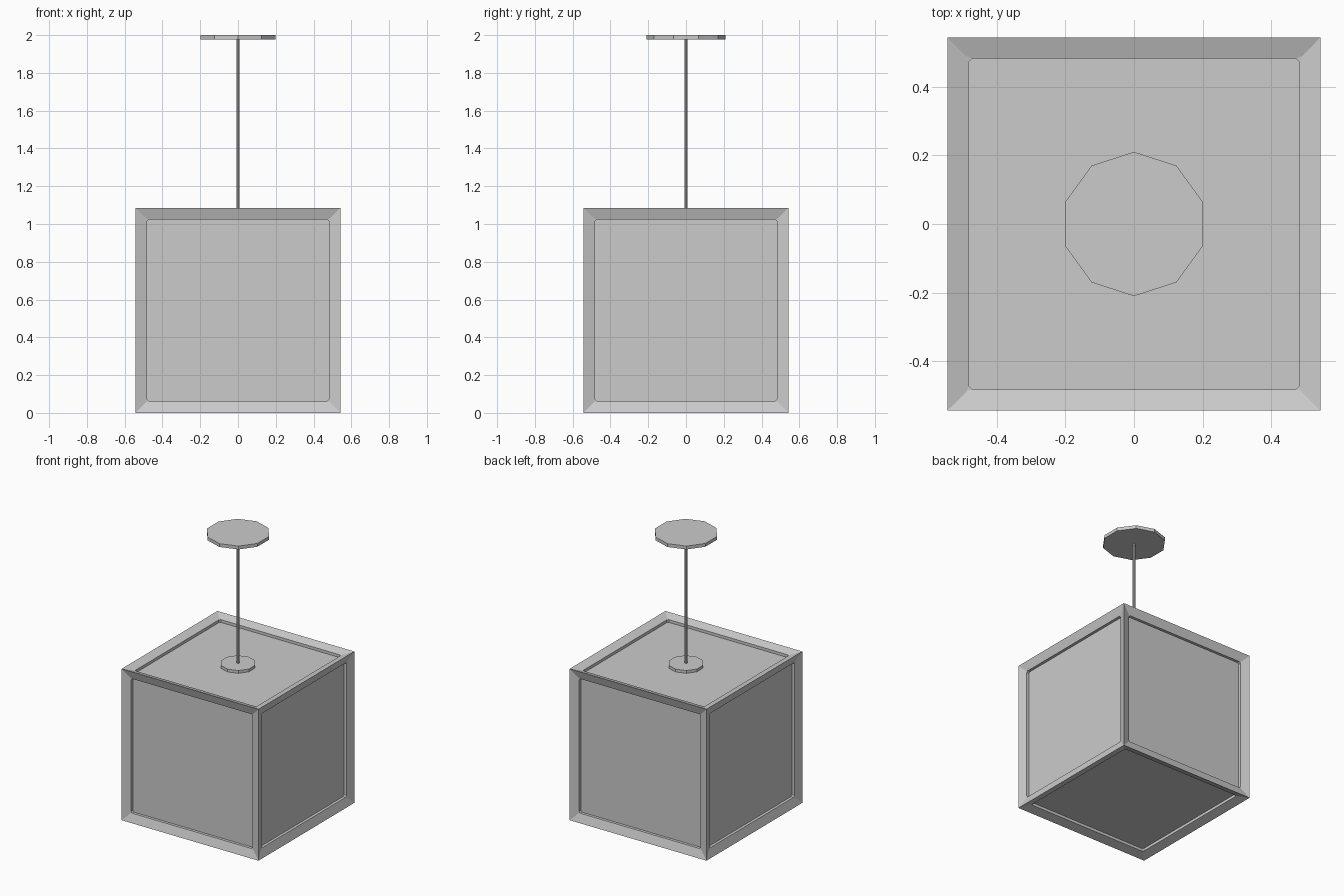
import bpy
import bmesh

if "Cube" in bpy.data.objects:
    bpy.data.objects.remove(bpy.data.objects["Cube"])

SIZE = 1.085          # outer edge length of the cube shade
MID = SIZE / 2


def cylinder(name, radius, z0, z1, sides=10):
    bpy.ops.mesh.primitive_cylinder_add(vertices=sides, radius=radius, depth=z1 - z0,
                                        location=(0, 0, (z0 + z1) / 2))
    bpy.context.object.name = name
    return bpy.context.object


# Cube frame: sloping mitred borders, then a recessed lip with clipped corners
bm = bmesh.new()
bmesh.ops.create_cube(bm, size=SIZE)
panes = bm.faces[:]
bmesh.ops.inset_individual(bm, faces=panes, thickness=0.061, depth=-0.02,
                           use_even_offset=True)
lip = set(bmesh.ops.inset_individual(bm, faces=panes, thickness=0.0, depth=-0.03)["faces"])
corners = [e for e in bm.edges
           if len(e.link_faces) == 2 and all(f in lip for f in e.link_faces)]
bmesh.ops.delete(bm, geom=panes, context='FACES_ONLY')
bmesh.ops.bevel(bm, geom=corners, offset=0.01, offset_type='OFFSET', segments=1,
                profile=0.5, affect='EDGES')
mesh = bpy.data.meshes.new("cube_frame")
bm.to_mesh(mesh)
bm.free()
frame = bpy.data.objects.new("cube_frame", mesh)
frame.location.z = MID
bpy.context.collection.objects.link(frame)

# Diffuser box whose sides fill the six openings
bpy.ops.mesh.primitive_cube_add(size=SIZE - 0.08, location=(0, 0, MID))
bpy.context.object.name = "diffuser_panels"

# Hanging hardware
cylinder("lower_mount", 0.117, SIZE - 0.042, SIZE - 0.02)
cylinder("hanging_rod", 0.009, SIZE - 0.03, 1.98)
cylinder("ceiling_plate", 0.21, 1.976, 2.0)
